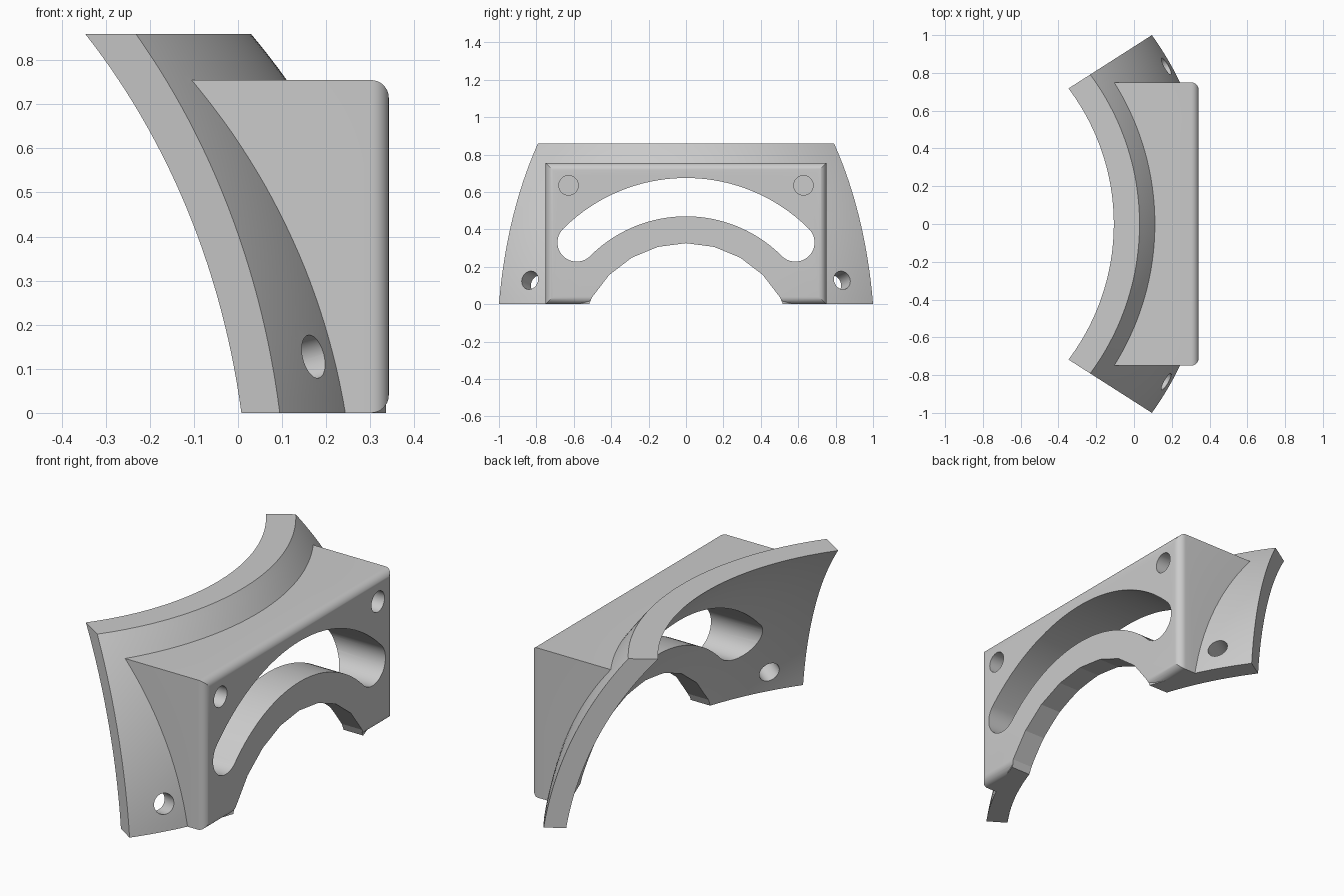
import bpy, bmesh
from math import sin, cos, pi, radians, sqrt, asin
from mathutils import Vector, Matrix

if "Cube" in bpy.data.objects:
    bpy.data.objects.remove(bpy.data.objects["Cube"], do_unlink=True)

CENTRE = Vector((-1.3, 0, -0.255))   # centre of the spherical shell
R_OUT, R_IN, HEIGHT = 1.735, 1.633, 0.86

grey = bpy.data.materials.new("plain grey")
grey.use_nodes = True
grey.diffuse_color = (0.6, 0.6, 0.6, 1)
grey.node_tree.nodes["Principled BSDF"].inputs["Base Color"].default_value = (0.6, 0.6, 0.6, 1)


def make(name, bm):
    bmesh.ops.recalc_face_normals(bm, faces=bm.faces)
    mesh = bpy.data.meshes.new(name)
    bm.to_mesh(mesh)
    bm.free()
    obj = bpy.data.objects.new(name, mesh)
    bpy.context.collection.objects.link(obj)
    mesh.materials.append(grey)
    return obj


def combine(target, other, operation):
    other.hide_render = True
    mod = target.modifiers.new("cut", "BOOLEAN")
    mod.operation, mod.solver, mod.object = operation, "EXACT", other
    bpy.context.view_layer.objects.active = target
    bpy.ops.object.modifier_apply(modifier=mod.name)
    bpy.data.objects.remove(other, do_unlink=True)


def arc(radius, z0, z1, steps=28):
    """Points (distance from axis, height) on a sphere between two heights."""
    a0, a1 = (asin((z - CENTRE.z) / radius) for z in (z0, z1))
    angles = [a0 + (a1 - a0) * i / steps for i in range(steps + 1)]
    return [(radius * cos(a), CENTRE.z + radius * sin(a)) for a in angles]


def revolve(profile, half_angle, steps=60):
    """Sector of a solid of revolution around the upright shell axis."""
    bm = bmesh.new()
    rings = []
    for i in range(steps + 1):
        a = half_angle * (2 * i / steps - 1)
        rings.append([bm.verts.new((CENTRE.x + r * cos(a), r * sin(a), z)) for r, z in profile])
    n = len(profile)
    for p, q in zip(rings, rings[1:]):
        for j in range(n):
            k = (j + 1) % n
            bm.faces.new((p[j], p[k], q[k], q[j]))
    bm.faces.new(rings[0])
    bm.faces.new(rings[-1])
    return bm


def prism(name, outline, x0=-1, x1=1):
    """Outline in y and z, extruded along x."""
    bm = bmesh.new()
    face = bm.faces.new([bm.verts.new((x0, y, z)) for y, z in outline])
    ext = bmesh.ops.extrude_face_region(bm, geom=[face])
    verts = [v for v in ext["geom"] if isinstance(v, bmesh.types.BMVert)]
    bmesh.ops.translate(bm, verts=verts, vec=(x1 - x0, 0, 0))
    return make(name, bm)


def rod(name, centre, direction, radius, length):
    bm = bmesh.new()
    turn = Vector(direction).to_track_quat("Z", "Y").to_matrix().to_4x4()
    bmesh.ops.create_cone(bm, cap_ends=True, segments=48, radius1=radius, radius2=radius,
                          depth=length, matrix=Matrix.Translation(centre) @ turn)
    return make(name, bm)


# Curved shell, trimmed by an upright plane at each end
bm = revolve(arc(R_OUT, 0, HEIGHT) + arc(R_IN, 0, HEIGHT)[::-1], radians(48))
for side in (1, -1):
    bmesh.ops.bisect_plane(bm, geom=bm.verts[:] + bm.edges[:] + bm.faces[:],
                           plane_co=(0.095, side, 0), plane_no=(-0.639, side, 0),
                           clear_outer=True)
    bmesh.ops.holes_fill(bm, edges=[e for e in bm.edges if e.is_boundary], sides=0)
bracket = make("curved_bracket", bm)

# Mounting block with rounded front edges, hollowed to sit on the shell
bm = bmesh.new()
bmesh.ops.create_cube(bm, size=1, matrix=Matrix.Translation((-0.079, 0, 0.3775))
                      @ Matrix.Diagonal((0.842, 1.5, 0.755, 1)))
front = [e for e in bm.edges if all(v.co.x > 0.3 for v in e.verts)]
bmesh.ops.bevel(bm, geom=front, offset=0.04, segments=8, profile=0.5, affect="EDGES")
block = make("mounting_block", bm)
core = revolve([(0.2, -0.2)] + arc(1.69, -0.2, 1.0) + [(0.2, 1.0)], radians(60))
combine(block, make("core_cutter", core), "DIFFERENCE")
combine(bracket, block, "UNION")

# Curved slot with round ends
def polar(radius, angle, y=0.0, z=CENTRE.z):
    return (y + radius * sin(angle), z + radius * cos(angle))

N, MID, HALF = 40, 0.827, 0.1025
sweep = [pi / 4 * (2 * i / N - 1) for i in range(N + 1)]
slot = [polar(MID + HALF, a) for a in sweep]
slot += [polar(HALF, pi / 4 + pi * i / 24, *polar(MID, pi / 4)) for i in range(1, 24)]
slot += [polar(MID - HALF, a) for a in reversed(sweep)]
slot += [polar(HALF, 3 * pi / 4 + pi * i / 24, *polar(MID, -pi / 4)) for i in range(1, 24)]
combine(bracket, prism("slot_cutter", slot), "DIFFERENCE")

# Faceted arch at the bottom
arch = [polar(0.581, 2 * pi * i / 24) for i in range(24)]
combine(bracket, prism("arch_cutter", arch), "DIFFERENCE")

for side in (1, -1):
    # Bolt hole through the shell, pointing at the sphere centre
    y, z = 0.835 * side, 0.128
    x = CENTRE.x + sqrt(R_OUT ** 2 - y ** 2 - (z - CENTRE.z) ** 2)
    point = Vector((x, y, z))
    combine(bracket, rod("bolt_cutter", point, point - CENTRE, 0.05, 0.5), "DIFFERENCE")
    # Blind hole in the block front
    combine(bracket, rod("pin_cutter", (0.342, 0.628 * side, 0.635), (1, 0, 0), 0.052, 0.4),
            "DIFFERENCE")

bpy.ops.object.select_all(action="DESELECT")
bracket.select_set(True)
bpy.context.view_layer.objects.active = bracket
bpy.ops.object.shade_smooth_by_angle(angle=radians(13))
